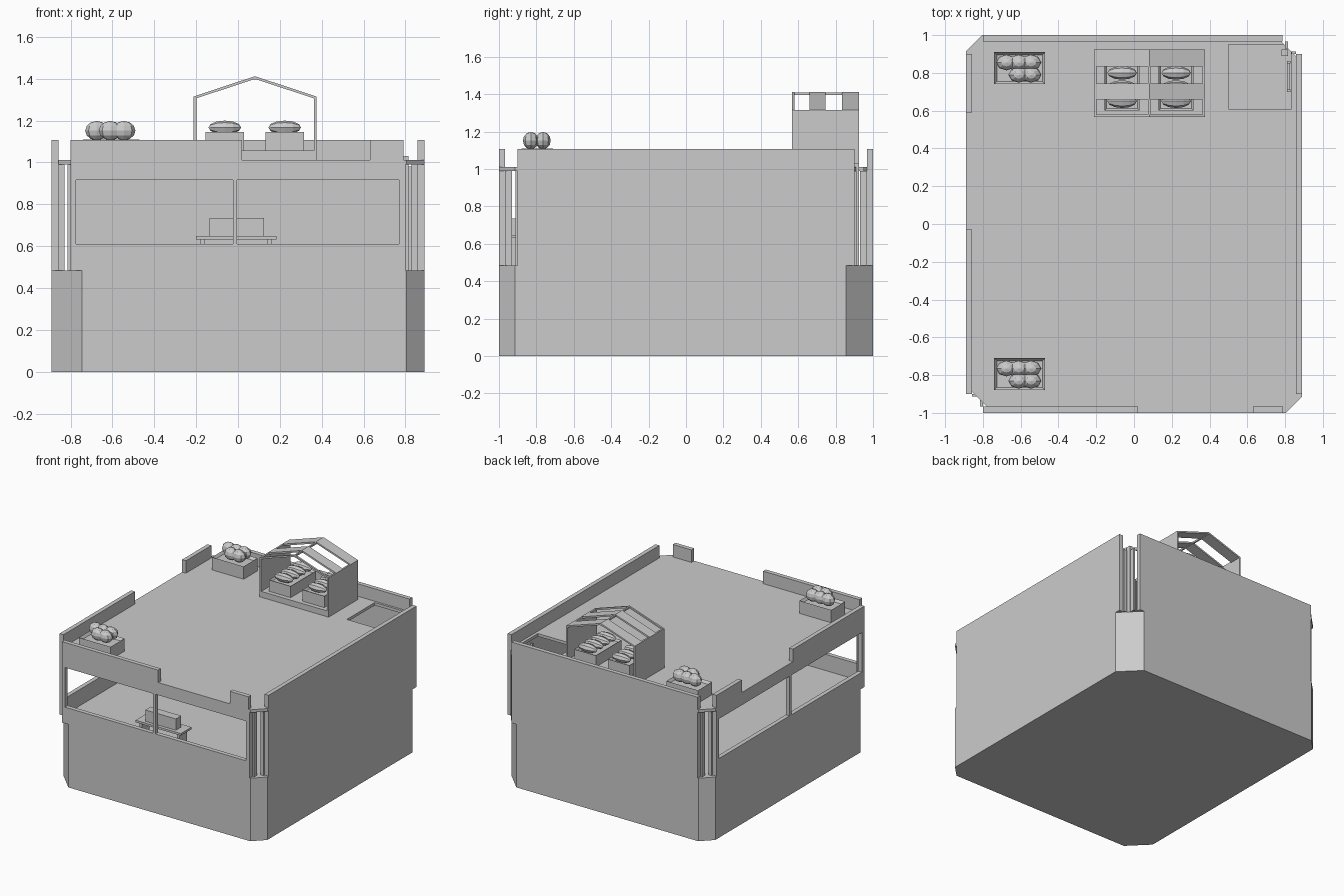
import bpy, bmesh, math
from mathutils import Matrix, Vector

cube = bpy.data.objects.get("Cube")
if cube:
    bpy.data.objects.remove(cube, do_unlink=True)

grey = bpy.data.materials.new("plain_grey")
grey.use_nodes = True
COLOUR = (0.6, 0.6, 0.6, 1)
grey.diffuse_color = COLOUR
grey.node_tree.nodes["Principled BSDF"].inputs["Base Color"].default_value = COLOUR


def finish(name, bm):
    bmesh.ops.recalc_face_normals(bm, faces=bm.faces)
    mesh = bpy.data.meshes.new(name)
    bm.to_mesh(mesh)
    bm.free()
    mesh.materials.append(grey)
    obj = bpy.data.objects.new(name, mesh)
    bpy.context.collection.objects.link(obj)
    return obj


def boxes(name, *ranges):
    """One object from boxes given as (x0, x1, y0, y1, z0, z1)."""
    bm = bmesh.new()
    for x0, x1, y0, y1, z0, z1 in ranges:
        mid = Vector((x0 + x1, y0 + y1, z0 + z1)) / 2
        size = Matrix.Diagonal((x1 - x0, y1 - y0, z1 - z0, 1))
        bmesh.ops.create_cube(bm, size=1, matrix=Matrix.Translation(mid) @ size)
    return finish(name, bm)


def prism(name, points, offset):
    bm = bmesh.new()
    face = bm.faces.new([bm.verts.new(p) for p in points])
    out = bmesh.ops.extrude_face_region(bm, geom=[face], use_keep_orig=True)
    moved = [v for v in out["geom"] if isinstance(v, bmesh.types.BMVert)]
    bmesh.ops.translate(bm, verts=moved, vec=offset)
    return finish(name, bm)


def clump(name, centres, radii, turn=0):
    """Low-poly foliage blobs."""
    bm = bmesh.new()
    for c in centres:
        m = (Matrix.Translation(c) @ Matrix.Diagonal((*radii, 1))
             @ Matrix.Rotation(turn, 4, "Y"))
        bmesh.ops.create_uvsphere(bm, u_segments=8, v_segments=6, radius=1, matrix=m)
    return finish(name, bm)


def planter(name, x0, x1, y0, y1, z0, z1, rim):
    """Box with a rim and slightly sunken soil."""
    bm = bmesh.new()
    m = (Matrix.Translation(((x0 + x1) / 2, (y0 + y1) / 2, (z0 + z1) / 2))
         @ Matrix.Diagonal((x1 - x0, y1 - y0, z1 - z0, 1)))
    bmesh.ops.create_cube(bm, size=1, matrix=m)
    bm.normal_update()
    top = [f for f in bm.faces if f.normal.z > 0.9]
    bmesh.ops.inset_region(bm, faces=top, thickness=rim, depth=0)
    bmesh.ops.translate(bm, verts=top[0].verts, vec=(0, 0, -rim))
    return finish(name, bm)


HX, HY = 0.89, 1.0
FLOOR, CEIL, ROOF, TOP = 0.485, 0.99, 1.012, 1.108
SILL, HEAD = 0.61, 0.915
EX, EY, T = 0.8, 0.9, 0.033

# Chamfered plan shared by the lower body and the roof slab
BIG, SMALL = 0.145, 0.085


def plan(z):
    return [(-HX + BIG, -HY, z), (HX - SMALL, -HY, z), (HX, -HY + SMALL, z),
            (HX, HY - BIG, z), (HX - BIG, HY, z), (-HX + SMALL, HY, z),
            (-HX, HY - SMALL, z), (-HX, -HY + BIG, z)]


prism("lower_body", plan(0), (0, 0, FLOOR))
roof = prism("roof_slab", plan(CEIL), (0, 0, ROOF - CEIL))

# Roof hatch
cutter = boxes("hatch_cutter", (0.5, 0.835, 0.61, 0.95, 0.9, 1.1))
cutter.hide_render = True
cutter.hide_viewport = True
cut = roof.modifiers.new("hatch", "BOOLEAN")
cut.operation = "DIFFERENCE"
cut.solver = "EXACT"
cut.object = cutter

# Front wall with window and broken parapet
y0, y1 = -HY, -HY + T
boxes("front_wall",
      (-EX, EX, y0, y1, FLOOR, SILL), (-EX, EX, y0, y1, HEAD, ROOF),
      (-EX, -0.775, y0, y1, SILL, HEAD), (0.77, EX, y0, y1, SILL, HEAD),
      (-0.023, -0.004, y0, y1, SILL, HEAD),
      (-EX, 0.02, y0, y1, ROOF, TOP), (0.63, 0.79, y0, y1, ROOF, TOP))

# Window wall on the -x side
x0, x1 = -HX, -HX + T
boxes("side_window_wall",
      (x0, x1, -EY, EY, FLOOR, SILL), (x0, x1, -EY, EY, HEAD, ROOF),
      (x0, x1, -EY, -0.87, SILL, HEAD), (x0, x1, 0.87, EY, SILL, HEAD),
      (x0, x1, -0.01, 0.01, SILL, HEAD),
      (x0, x1, -EY, -0.03, ROOF, TOP), (x0, x1, 0.59, EY, ROOF, TOP))

# Solid walls
boxes("back_wall", (-EX, 0.785, HY - T, HY, FLOOR, TOP))
boxes("side_solid_wall", (HX - T, HX, -EY, EY, FLOOR, TOP))

# Slim jambs beside the open corners
for sx in (-1, 1):
    for sy in (-1, 1):
        xs = sorted((sx * EX, sx * (EX + 0.015)))
        ys = sorted((sy * (HY - T), sy * (HY - 0.07)))
        xt = sorted((sx * (HX - T), sx * (HX - 0.06)))
        yt = sorted((sy * EY, sy * (EY + 0.012)))
        boxes("corner_jambs", (*xs, *ys, FLOOR, CEIL), (*xt, *yt, FLOOR, CEIL))

# Counter inside the front window
boxes("counter", (-0.2, 0.185, -0.96, -0.83, 0.632, 0.648),
      (-0.18, -0.16, -0.94, -0.85, FLOOR, 0.632),
      (0.14, 0.16, -0.94, -0.85, FLOOR, 0.632))
boxes("counter_box", (-0.135, 0.125, -0.935, -0.87, 0.648, 0.735))

# Ladder below the hatch
rungs = [(0.812, 0.824, 0.71, 0.855, z, z + 0.012)
         for z in [FLOOR + 0.05 * i for i in range(1, 10)]]
boxes("hatch_ladder", (0.81, 0.828, 0.7, 0.712, FLOOR, 0.98),
      (0.81, 0.828, 0.85, 0.862, FLOOR, 0.98), *rungs)
boxes("hatch_post", (0.78, 0.815, 0.89, 0.925, FLOOR, 1.03))

# Roof planters with bushy plants
for name, cy in (("back", 0.825), ("front", -0.795)):
    planter(name + "_planter", -0.74, -0.47, cy - 0.085, cy + 0.085, ROOF, 1.11, 0.02)
    blobs = [(-0.675 + 0.065 * i, cy + 0.03, 1.152) for i in range(3)]
    blobs += [(-0.61 + 0.065 * i, cy - 0.035, 1.152) for i in range(2)]
    clump(name + "_plants", blobs, (0.055, 0.042, 0.046))

# Greenhouse: base, end walls and slatted gable roof
GX0, GX1, GY0, GY1, MID = -0.212, 0.375, 0.567, 0.925, 0.081
EAVE, RIDGE, W = 1.315, 1.412, 0.013
boxes("greenhouse_base", (GX0, GX1, GY0, GY1, ROOF, 1.057))
boxes("greenhouse_end_walls", (GX0, GX0 + W, GY0, GY1, 1.057, EAVE),
      (GX1 - W, GX1, GY0, GY1, 1.057, EAVE))
for a, b in ((GY0, 0.58), (0.66, 0.745), (0.835, GY1)):
    gable = [(GX0, a, EAVE), (MID, a, RIDGE), (GX1, a, EAVE),
             (GX1, a, EAVE - W), (MID, a, RIDGE - W), (GX0, a, EAVE - W)]
    prism("greenhouse_roof_slat", gable, (0, b - a, 0))
boxes("greenhouse_ridge", (MID - 0.006, MID + 0.006, GY0, GY1, RIDGE - 0.016, RIDGE - 0.003))

# Crop beds in the greenhouse
for cx in (-0.063, 0.223):
    planter("crop_bed", cx - 0.092, cx + 0.092, 0.6, 0.91, 1.057, 1.145, 0.015)
    crops = [(cx, 0.65 + 0.075 * i, 1.167) for i in range(4)]
    clump("crops", crops, (0.078, 0.036, 0.033), math.pi / 2)
